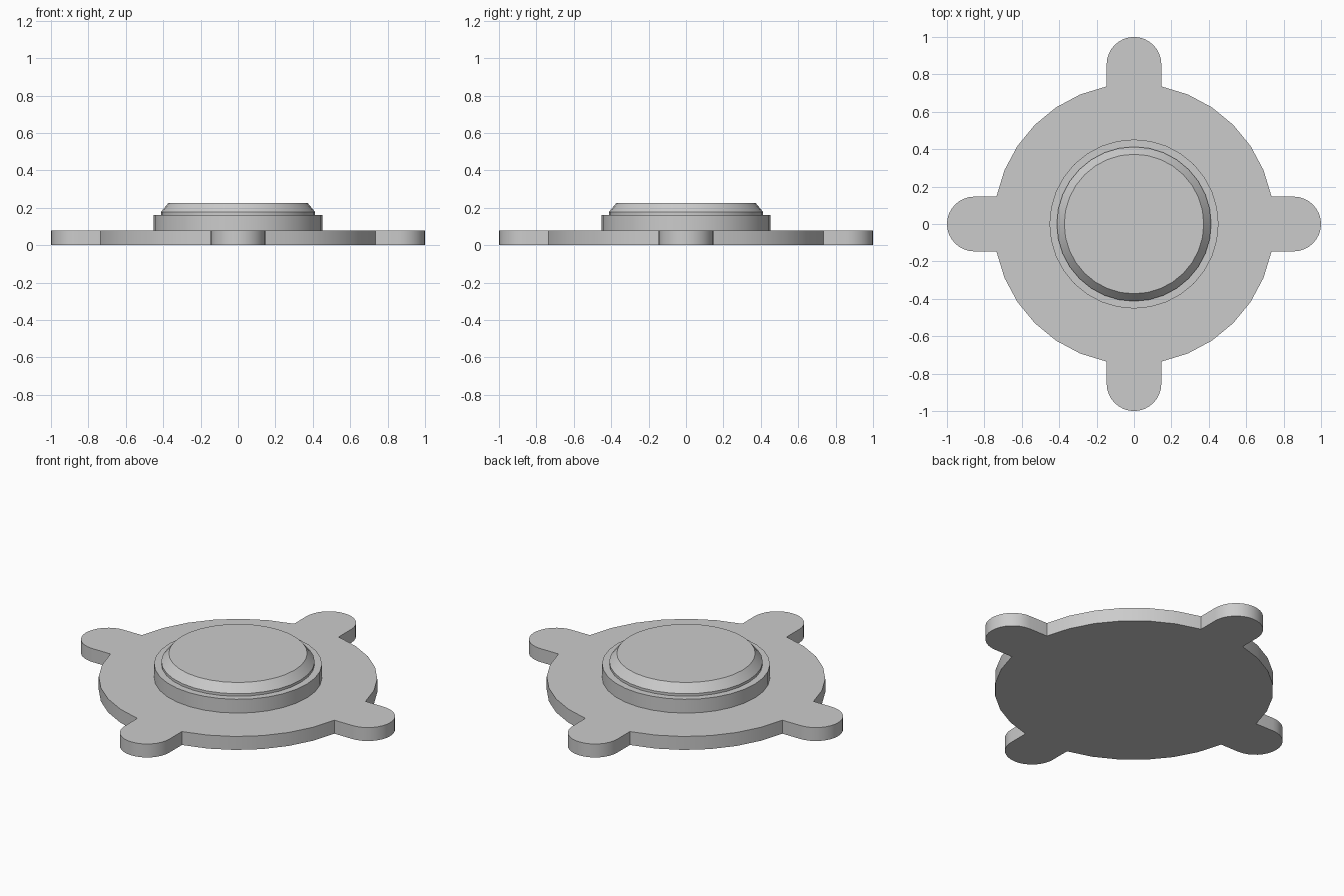
import bpy, bmesh
from math import sin, cos, pi

if "Cube" in bpy.data.objects:
    bpy.data.objects.remove(bpy.data.objects["Cube"])

R, TIP, THICK, SEG = 0.75, 1.0, 0.08, 32


def finish(name, bm):
    bmesh.ops.recalc_face_normals(bm, faces=bm.faces)
    mesh = bpy.data.meshes.new(name)
    bm.to_mesh(mesh)
    bm.free()
    ob = bpy.data.objects.new(name, mesh)
    bpy.context.collection.objects.link(ob)
    bpy.context.view_layer.objects.active = ob
    ob.select_set(True)
    bpy.ops.object.shade_smooth_by_angle(angle=0.52)
    ob.select_set(False)


def turned(name, profile):
    """Closed solid of revolution from (radius, height) points."""
    bm = bmesh.new()
    rings = [[bm.verts.new((r * cos(2 * pi * i / SEG), r * sin(2 * pi * i / SEG), z))
              for i in range(SEG)] for r, z in profile]
    for a, b in zip(rings, rings[1:]):
        for i in range(SEG):
            j = (i + 1) % SEG
            bm.faces.new((a[i], a[j], b[j], b[i]))
    bm.faces.new(rings[0][::-1])
    bm.faces.new(rings[-1])
    finish(name, bm)


# Flange: disc outline with four round-ended lugs
step = 2 * pi / SEG
half = R * sin(step)
outline = []
for q in range(4):
    c, s = cos(q * pi / 2), sin(q * pi / 2)
    pts = [(TIP - half + half * cos(t), half * sin(t))
           for t in (-pi / 2 + pi * k / 16 for k in range(17))]
    pts += [(R * cos(k * step), R * sin(k * step)) for k in range(1, 8)]
    outline += [(x * c - y * s, x * s + y * c) for x, y in pts]
bm = bmesh.new()
base = bm.faces.new([bm.verts.new((x, y, 0)) for x, y in outline])
top = bmesh.ops.extrude_face_region(bm, geom=[base], use_keep_orig=True)
bmesh.ops.translate(bm, vec=(0, 0, THICK),
                    verts=[v for v in top["geom"] if isinstance(v, bmesh.types.BMVert)])
finish("lugged_flange", bm)

# Raised collar and chamfered cap
turned("collar", [(0.452, THICK), (0.452, 0.162)])
turned("cap", [(0.413, 0.162), (0.413, 0.177), (0.373, 0.225)])
